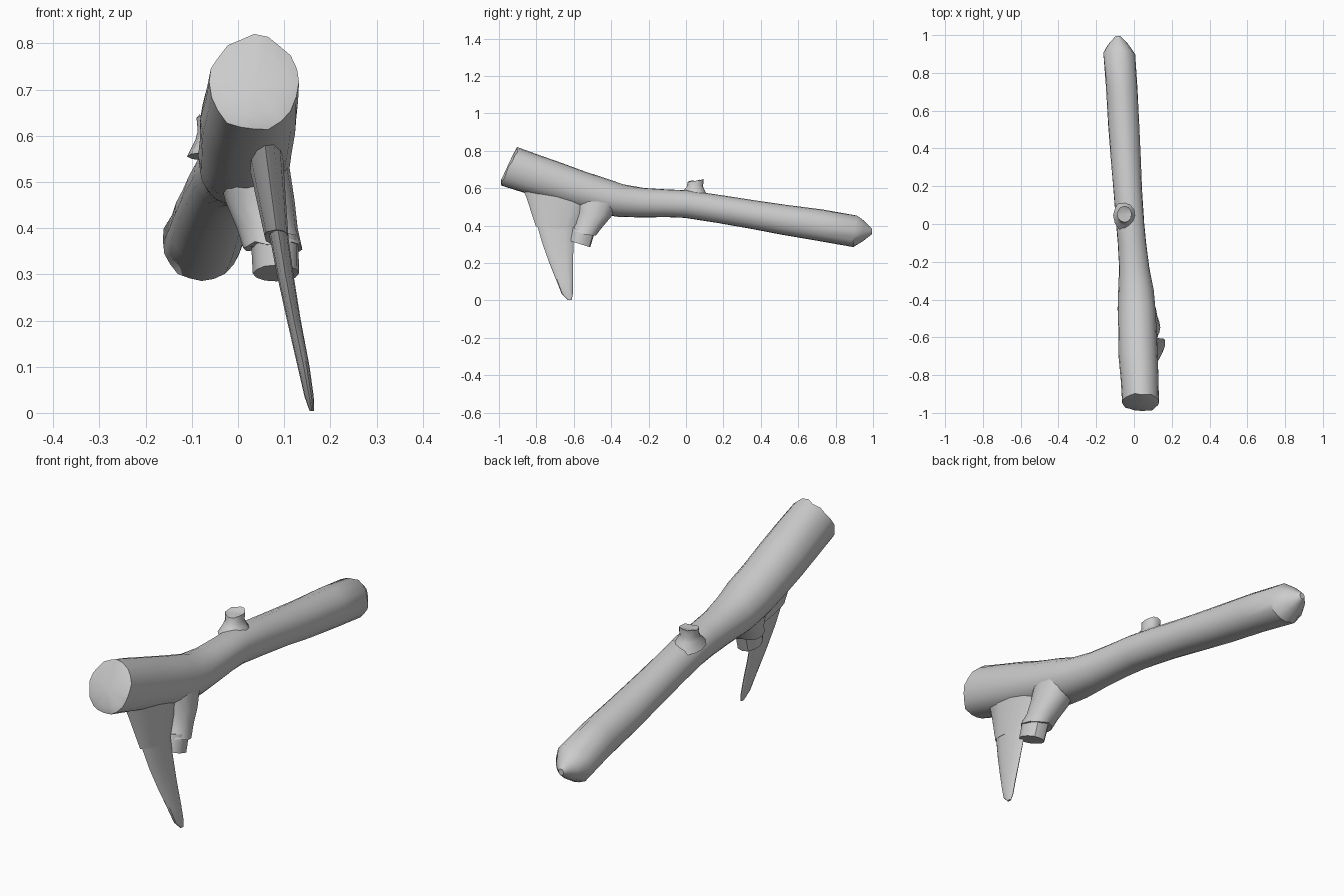
import bpy, bmesh, random
from math import sin, cos, pi, radians
from mathutils import Vector

random.seed(7)


def limb(name, rings, sides=16, wobble=0.02, ragged=(), angle=35):
    """Loft of elliptical rings (x, y, z, half_width, half_height, tilt).
    Tilt 0 stands the ring upright across y, tilt 90 lays it flat.
    Ring numbers in ragged get a broken, uneven rim."""
    bm = bmesh.new()
    bumps = [random.uniform(-1, 1) for _ in range(sides)]
    loops = []
    for k, (x, y, z, a, b, tilt) in enumerate(rings):
        t = radians(tilt)
        up, along = Vector((0, sin(t), cos(t))), Vector((0, cos(t), -sin(t)))
        loop = []
        for i in range(sides):
            ang = 2 * pi * i / sides
            r = 1 + wobble * (0.6 * bumps[i] + random.uniform(-0.5, 0.5))
            p = Vector((x + a * r * cos(ang), y, z)) + up * (b * r * sin(ang))
            if k in ragged:
                p += along * random.uniform(-0.09, 0.09) * a
            loop.append(bm.verts.new(p))
        loops.append(loop)
    for lo, hi in zip(loops, loops[1:]):
        for i in range(sides):
            j = (i + 1) % sides
            bm.faces.new((lo[i], lo[j], hi[j], hi[i]))
    # fan caps
    for loop in (loops[0], loops[-1]):
        mid = bm.verts.new(sum((v.co for v in loop), Vector()) / sides)
        for i in range(sides):
            bm.faces.new((loop[i], loop[(i + 1) % sides], mid))
    bmesh.ops.recalc_face_normals(bm, faces=bm.faces)
    me = bpy.data.meshes.new(name)
    bm.to_mesh(me)
    bm.free()
    ob = bpy.data.objects.new(name, me)
    bpy.context.collection.objects.link(ob)
    bpy.ops.object.select_all(action='DESELECT')
    ob.select_set(True)
    bpy.context.view_layer.objects.active = ob
    bpy.ops.object.shade_smooth_by_angle(angle=radians(angle))
    return ob


# Main log: broken front face, waist in the middle, blunt pointed back end
limb("log", [
    (0.035, -0.957, 0.712, 0.070, 0.078, 25),
    (0.035, -0.945, 0.715, 0.098, 0.112, 25),
    (0.030, -0.820, 0.675, 0.102, 0.110, 20),
    (0.023, -0.700, 0.636, 0.105, 0.107, 18),
    (0.018, -0.570, 0.592, 0.104, 0.104, 17),
    (0.014, -0.450, 0.557, 0.101, 0.099, 15),
    (0.010, -0.350, 0.534, 0.094, 0.088, 9),
    (0.001, -0.230, 0.523, 0.082, 0.079, 4),
    (-0.010, -0.100, 0.519, 0.076, 0.075, 3),
    (-0.020, 0.000, 0.515, 0.076, 0.075, 5),
    (-0.033, 0.180, 0.488, 0.077, 0.076, 8),
    (-0.044, 0.350, 0.460, 0.080, 0.077, 8),
    (-0.054, 0.520, 0.431, 0.083, 0.081, 8),
    (-0.064, 0.720, 0.401, 0.084, 0.085, 7),
    (-0.079, 0.900, 0.371, 0.086, 0.086, 7),
    (-0.083, 0.950, 0.370, 0.055, 0.055, 5),
    (-0.085, 0.995, 0.369, 0.012, 0.014, 0),
], sides=20, wobble=0.035, ragged=(1, 14))

# Side branch: bark collar flowing out of the log, then the bare stub
limb("branch_collar", [
    (0.030, -0.465, 0.550, 0.080, 0.125, 95),
    (0.048, -0.490, 0.460, 0.076, 0.094, 98),
    (0.064, -0.520, 0.400, 0.066, 0.074, 98),
    (0.076, -0.547, 0.358, 0.064, 0.068, 98),
], sides=14, ragged=(3,))
limb("branch_stub", [
    (0.080, -0.545, 0.380, 0.052, 0.062, 100),
    (0.083, -0.568, 0.302, 0.050, 0.060, 107),
], sides=12, wobble=0.06)

# Long flattened spike with its bark sleeve
limb("spike_sleeve", [
    (0.055, -0.690, 0.590, 0.040, 0.190, 97),
    (0.062, -0.690, 0.530, 0.037, 0.165, 98),
    (0.083, -0.700, 0.382, 0.026, 0.103, 99),
], sides=12, ragged=(2,))
limb("spike", [
    (0.084, -0.700, 0.410, 0.021, 0.100, 92),
    (0.102, -0.685, 0.300, 0.018, 0.083, 92),
    (0.121, -0.668, 0.200, 0.015, 0.064, 92),
    (0.142, -0.648, 0.100, 0.013, 0.043, 92),
    (0.154, -0.635, 0.035, 0.010, 0.030, 92),
    (0.160, -0.622, 0.004, 0.005, 0.011, 90),
], sides=12, wobble=0.01)

# Small broken twig on top
limb("twig_stub", [
    (-0.044, 0.045, 0.555, 0.065, 0.085, 97),
    (-0.048, 0.047, 0.592, 0.044, 0.054, 94),
    (-0.050, 0.048, 0.610, 0.037, 0.044, 90),
    (-0.051, 0.052, 0.642, 0.039, 0.044, 82),
    (-0.051, 0.052, 0.636, 0.022, 0.026, 85),
], sides=12, wobble=0.04, ragged=(3,))
